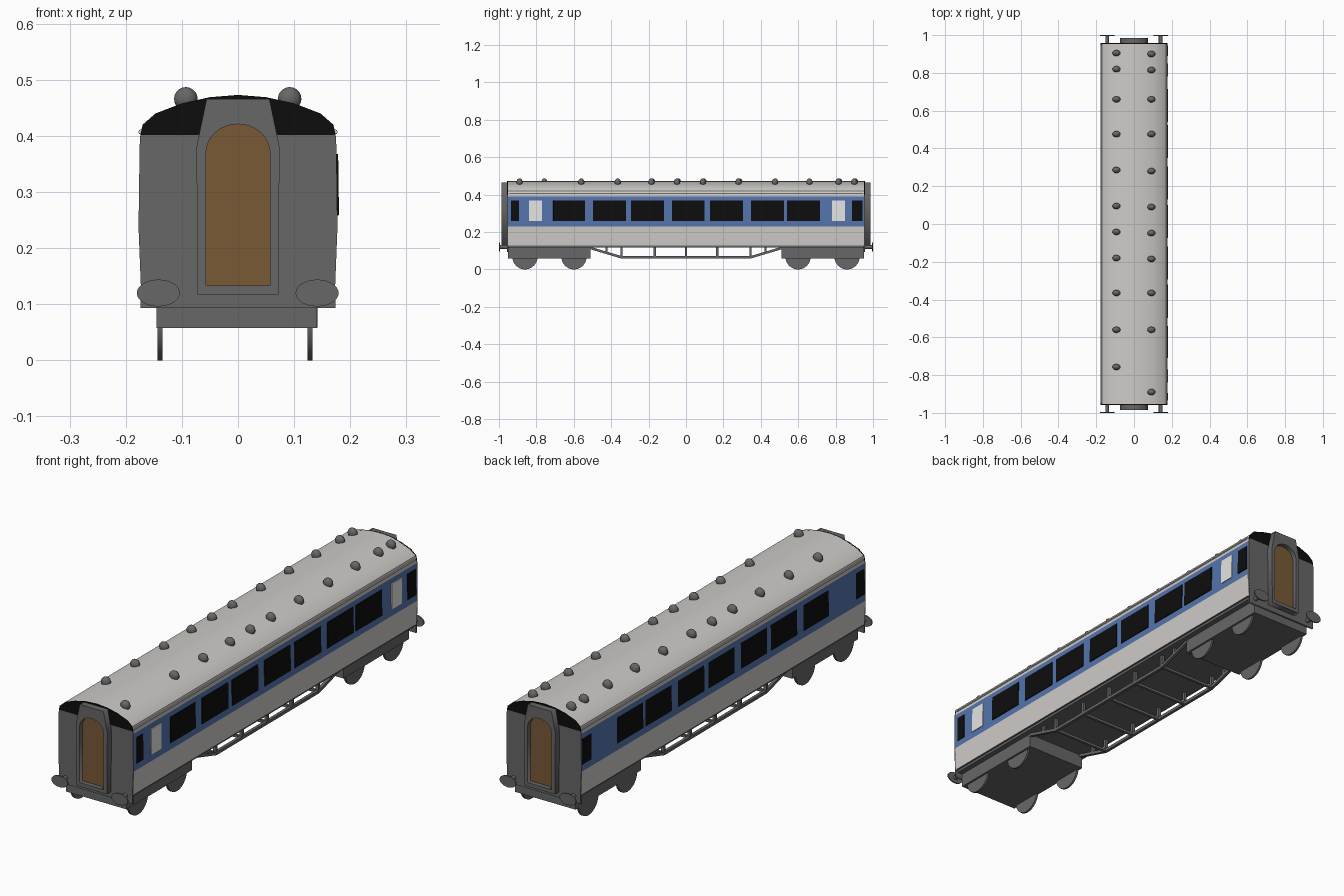
import bpy, bmesh, math
from mathutils import Matrix, Vector

if "Cube" in bpy.data.objects:
    bpy.data.objects.remove(bpy.data.objects["Cube"])


def material(name, rgb):
    m = bpy.data.materials.new(name)
    m.diffuse_color = (*rgb, 1)
    m.use_nodes = True
    m.node_tree.nodes["Principled BSDF"].inputs["Base Color"].default_value = m.diffuse_color
    return m


CREAM = material("cream_paint", (0.62, 0.60, 0.58))
BLUE = material("blue_stripe", (0.09, 0.175, 0.42))
BLACK = material("black_glass", (0.004, 0.004, 0.004))
WHITE = material("white_panel", (0.78, 0.78, 0.77))
GREY = material("dark_grey", (0.135, 0.135, 0.135))
BROWN = material("brown_door", (0.19, 0.10, 0.037))


def finish(name, bm, *mats, smooth=False):
    bmesh.ops.recalc_face_normals(bm, faces=bm.faces)
    me = bpy.data.meshes.new(name)
    bm.to_mesh(me)
    bm.free()
    ob = bpy.data.objects.new(name, me)
    bpy.context.collection.objects.link(ob)
    for m in mats:
        me.materials.append(m)
    if smooth:
        select(ob)
        bpy.ops.object.shade_smooth_by_angle(angle=math.radians(35))
    return ob


def select(ob):
    bpy.ops.object.select_all(action='DESELECT')
    ob.select_set(True)
    bpy.context.view_layer.objects.active = ob


def add_box(bm, x0, x1, y0, y1, z0, z1):
    mat = Matrix.Translation(((x0 + x1) / 2, (y0 + y1) / 2, (z0 + z1) / 2)) @ \
        Matrix.Diagonal((x1 - x0, y1 - y0, z1 - z0, 1))
    bmesh.ops.create_cube(bm, size=1, matrix=mat)


def add_bar(bm, a, b, t):
    a, b = Vector(a), Vector(b)
    rot = (b - a).to_track_quat('Z', 'Y').to_matrix().to_4x4()
    bmesh.ops.create_cube(bm, size=1, matrix=Matrix.Translation((a + b) / 2) @ rot
                          @ Matrix.Diagonal((t, t, (b - a).length, 1)))


def add_cyl(bm, loc, axis, r, depth, segs, scale=(1, 1, 1)):
    rot = Vector(axis).to_track_quat('Z', 'Y').to_matrix().to_4x4()
    bmesh.ops.create_cone(bm, cap_ends=True, segments=segs, radius1=r, radius2=r, depth=depth,
                          matrix=Matrix.Translation(loc) @ Matrix.Diagonal((*scale, 1)) @ rot)


def plate(name, outlines, y0, y1, mat):
    """Upright plate across the coach; a second outline becomes a hole."""
    cu = bpy.data.curves.new(name, 'CURVE')
    cu.dimensions, cu.fill_mode, cu.extrude = '2D', 'BOTH', abs(y1 - y0) / 2
    for pts in outlines:
        sp = cu.splines.new('POLY')
        sp.points.add(len(pts) - 1)
        for p, (x, z) in zip(sp.points, pts):
            p.co = (x, z, 0, 1)
        sp.use_cyclic_u = True
    cu.materials.append(mat)
    ob = bpy.data.objects.new(name, cu)
    bpy.context.collection.objects.link(ob)
    ob.location.y = (y0 + y1) / 2
    ob.rotation_euler.x = math.pi / 2
    select(ob)
    bpy.ops.object.convert(target='MESH')


def mirrored(half):
    return half + [(-x, z) for x, z in reversed(half) if x > 0]


# Body shell: lofted section, cut along its length at every window edge
SIDE = [(0.173, 0.128), (0.177, 0.23), (0.177, 0.258), (0.1755, 0.368), (0.175, 0.39), (0.174, 0.402)]
ROOF = [(0.174, 0.402), (0.17, 0.42), (0.147, 0.44), (0.10, 0.458), (0.05, 0.469), (0, 0.473)]
section = mirrored(SIDE + ROOF[1:])
windows = [(-0.71, -0.54), (-0.497, -0.32), (-0.294, -0.118), (-0.075, 0.10),
           (0.128, 0.305), (0.348, 0.524), (0.54, 0.716)]
right_ends = [(-0.936, -0.893), (0.888, 0.945)]
left_ends = [(-0.953, -0.893), (0.888, 0.953)]
panels = [(-0.84, -0.77), (0.78, 0.85)]
cuts = sorted({y for pair in windows + right_ends + left_ends + panels for y in pair})


def inside(y, spans):
    return any(a < y < b for a, b in spans)


bm = bmesh.new()
rings = [[bm.verts.new((x, y, z)) for x, z in section] for y in cuts]
n = len(section)
for a, b in zip(rings, rings[1:]):
    for i in range(n):
        j = (i + 1) % n
        bm.faces.new((a[i], a[j], b[j], b[i]))
bm.faces.new(rings[0])
bm.faces.new(rings[-1])
bmesh.ops.recalc_face_normals(bm, faces=bm.faces)
raised = []
for f in bm.faces:
    c = f.calc_center_median()
    if abs(f.normal.y) > 0.9 or c.z < 0.13:
        f.material_index = 3
    elif 0.23 < c.z < 0.39:
        f.material_index = 1
        if 0.258 < c.z < 0.368:
            if inside(c.y, windows + (right_ends if c.x > 0 else left_ends)):
                f.material_index = 2
            elif c.x > 0 and inside(c.y, panels):
                f.material_index = 4
            if c.x > 0 and f.material_index != 1:
                raised.append(f)
bmesh.ops.inset_individual(bm, faces=raised, thickness=0.001, depth=0.003)
finish("coach_body", bm, CREAM, BLUE, BLACK, GREY, WHITE, smooth=True)

# Rain gutters along the roof edges
bm = bmesh.new()
for s in (-1, 1):
    add_cyl(bm, (s * 0.173, 0, 0.407), (0, 1, 0), 0.0045, 1.89, 8)
finish("roof_gutters", bm, CREAM, smooth=True)

# Domed roof vents
left_vents = [0.905, 0.82, 0.66, 0.476, 0.286, 0.095, -0.042, -0.18, -0.365, -0.56, -0.757]
right_vents = [0.9, 0.815, 0.66, 0.476, 0.28, 0.09, -0.048, -0.185, -0.365, -0.56, -0.89]
bm = bmesh.new()
for x, ys in ((-0.093, left_vents), (0.092, right_vents)):
    for y in ys:
        bmesh.ops.create_uvsphere(bm, u_segments=16, v_segments=10, radius=0.021,
                                  matrix=Matrix.Translation((x, y, 0.466)) @ Matrix.Diagonal((1, 0.78, 1, 1)))
finish("roof_vents", bm, GREY, smooth=True)

# End walls, roof ends, gangways and doors
wall = mirrored([(0.174, 0.093)] + SIDE)
gangway = mirrored([(0.072, 0.117), (0.074, 0.38), (0.056, 0.466)])
arch = [(0.057 * math.cos(t), 0.37 + 0.051 * math.sin(t))
        for t in (math.pi * i / 16 for i in range(17))]
door = [(-0.057, 0.133), (0.057, 0.133)] + arch
for s, end in ((-1, "front"), (1, "back")):
    plate(end + "_wall", [wall], s * 0.95, s * 0.958, GREY)
    plate(end + "_roof_end", [mirrored(ROOF)], s * 0.95, s * 0.958, BLACK)
    plate(end + "_gangway", [gangway, door], s * 0.956, s * 0.986, GREY)
    plate(end + "_door", [door], s * 0.956, s * 0.966, BROWN)

    # Buffers with oval heads
    bm = bmesh.new()
    for x in (-0.142, 0.141):
        add_cyl(bm, (x, s * 0.975, 0.12), (0, 1, 0), 0.010, 0.04, 12)
        add_cyl(bm, (x, s * 0.997, 0.12), (0, 1, 0), 0.024, 0.006, 28, (1.6, 1, 1))
    finish(end + "_buffers", bm, GREY, smooth=True)

    # Bogie frame and its wheels
    bm = bmesh.new()
    add_box(bm, -0.145, 0.141, min(s * 0.951, s * 0.51), max(s * 0.951, s * 0.51), 0.058, 0.127)
    finish(end + "_bogie", bm, GREY)
    bm = bmesh.new()
    for x in (-0.139, 0.128):
        for y in (s * 0.599, s * 0.861):
            add_cyl(bm, (x, y, 0.067), (1, 0, 0), 0.067, 0.009, 32)
    finish(end + "_wheels", bm, GREY, smooth=True)

# Underframe floor
bm = bmesh.new()
add_box(bm, -0.165, 0.165, -0.95, 0.95, 0.117, 0.1275)
finish("underframe", bm, GREY)

# Truss rods, posts and cross bars between the bogies
bm = bmesh.new()
for x in (-0.135, 0.135):
    path = [(x, -0.52, 0.117), (x, -0.345, 0.065), (x, 0.345, 0.065), (x, 0.52, 0.117)]
    for a, b in zip(path, path[1:]):
        add_bar(bm, a, b, 0.013)
    for y in (-0.345, -0.168, 0, 0.168, 0.345):
        add_bar(bm, (x, y, 0.065), (x, y, 0.12), 0.013)
    for y in (-0.425, 0.425):
        add_bar(bm, (x, y, 0.09), (x, y, 0.12), 0.013)
for y in (-0.345, -0.168, 0, 0.168, 0.345):
    add_bar(bm, (-0.135, y, 0.065), (0.135, y, 0.065), 0.011)
finish("truss", bm, GREY)
